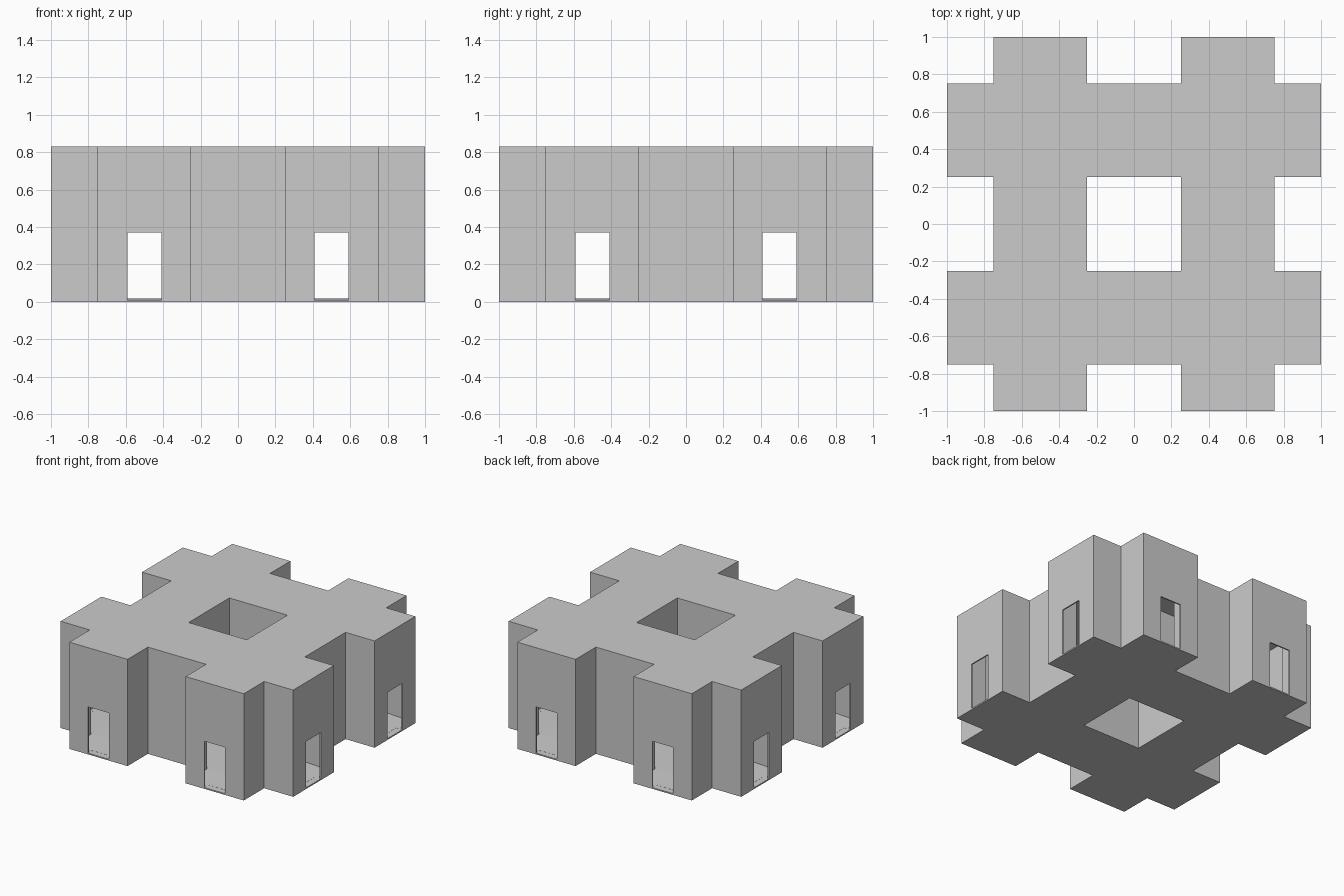
import bpy, bmesh
from mathutils import Matrix, Vector

if "Cube" in bpy.data.objects:
    bpy.data.objects.remove(bpy.data.objects["Cube"])

HEIGHT, WALL = 0.83, 0.01
DOOR_W, DOOR_BOTTOM, DOOR_TOP = 0.18, 0.0105, 0.37


def new_object(name, bm):
    bmesh.ops.recalc_face_normals(bm, faces=bm.faces)
    mesh = bpy.data.meshes.new(name)
    bm.to_mesh(mesh)
    bm.free()
    obj = bpy.data.objects.new(name, mesh)
    bpy.context.collection.objects.link(obj)
    return obj


# Building hull: two corridors crossing two corridors, around a courtyard
bm = bmesh.new()
lines = [-1, -0.75, -0.25, 0.25, 0.75, 1]
for i in range(5):
    for j in range(5):
        if i % 2 or j % 2:
            x0, x1, y0, y1 = lines[i], lines[i + 1], lines[j], lines[j + 1]
            bm.faces.new([bm.verts.new((x, y, 0)) for x, y in
                          ((x0, y0), (x1, y0), (x1, y1), (x0, y1))])
bmesh.ops.remove_doubles(bm, verts=bm.verts, dist=1e-4)
# Extrude a copy of the plan, keeping the floor
ext = bmesh.ops.extrude_face_region(bm, geom=bm.faces[:], use_keep_orig=True)
top = [g for g in ext["geom"] if isinstance(g, bmesh.types.BMVert)]
bmesh.ops.translate(bm, verts=top, vec=Vector((0, 0, HEIGHT)))
building = new_object("building", bm)

# Thin walls, floor and roof around a hollow interior
shell = building.modifiers.new("thin_walls", "SOLIDIFY")
shell.thickness = WALL
shell.offset = -1
shell.use_even_offset = True

# Doorway cutters: one in every corridor end
bm = bmesh.new()
mid_z = (DOOR_BOTTOM + DOOR_TOP) / 2
for end in (-1, 1):
    for p in (-0.5, 0.5):
        for pos, size in (((p, end, mid_z), (DOOR_W, 0.1)),
                          ((end, p, mid_z), (0.1, DOOR_W))):
            scale = Matrix.Diagonal((*size, DOOR_TOP - DOOR_BOTTOM, 1))
            bmesh.ops.create_cube(bm, size=1, matrix=Matrix.Translation(pos) @ scale)
cutter = new_object("doorway_cutter", bm)
cutter.hide_render = True

cut = building.modifiers.new("doorways", "BOOLEAN")
cut.operation = "DIFFERENCE"
cut.solver = "EXACT"
cut.object = cutter

# Bake the modifiers and drop the helper
bpy.context.view_layer.objects.active = building
building.select_set(True)
for name in ("thin_walls", "doorways"):
    bpy.ops.object.modifier_apply(modifier=name)
bpy.data.objects.remove(cutter)
